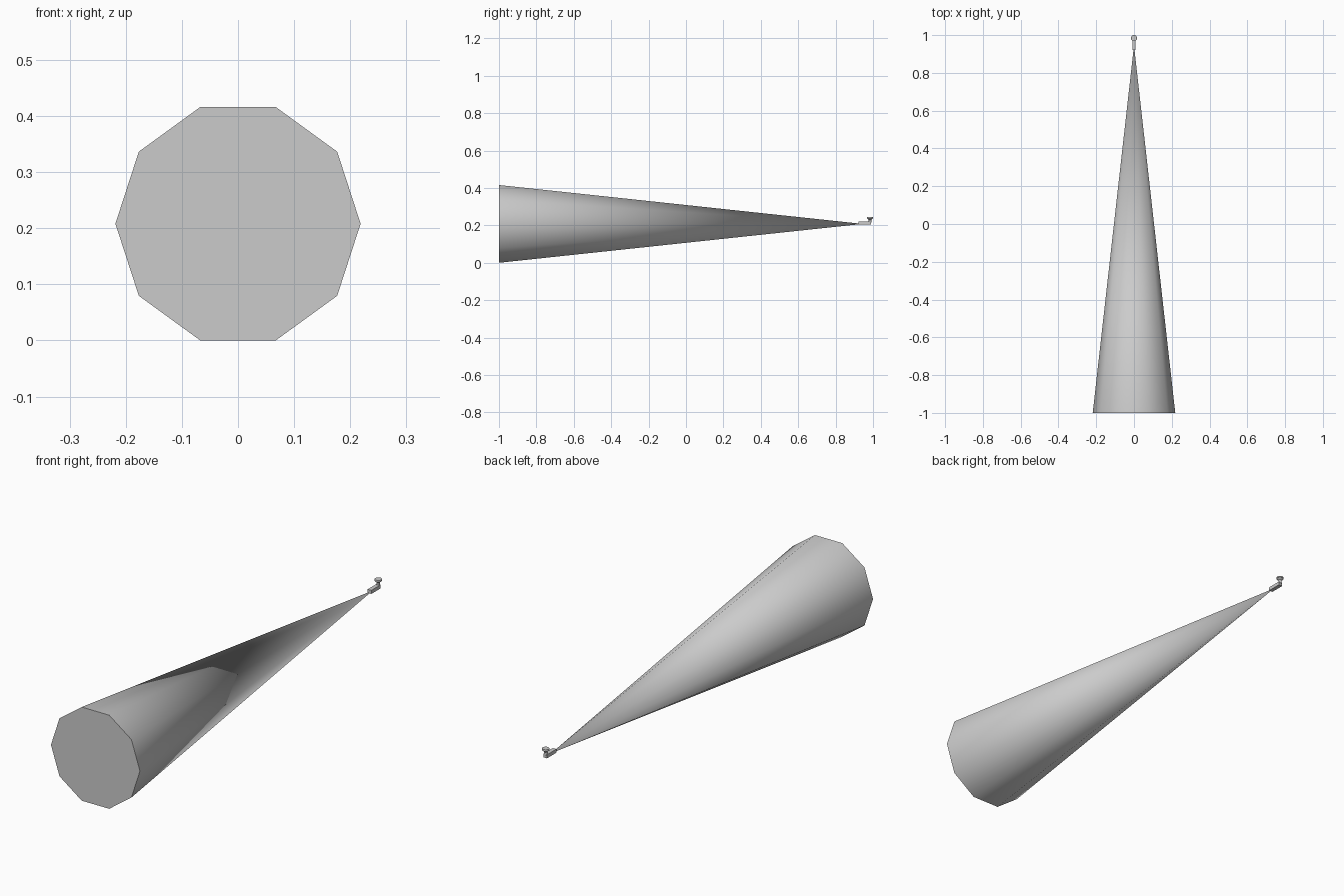
import bpy
from math import radians

if "Cube" in bpy.data.objects:
    bpy.data.objects.remove(bpy.data.objects["Cube"])

AXIS_Z = 0.208


def finish(name, smooth=True):
    ob = bpy.context.object
    ob.name = name
    bpy.ops.object.transform_apply(location=False, rotation=True, scale=True)
    if smooth:
        bpy.ops.object.shade_smooth_by_angle(angle=radians(60))
    return ob


def upright(name, r1, r2, z0, z1, y, sides=16):
    bpy.ops.mesh.primitive_cone_add(vertices=sides, radius1=r1, radius2=r2, depth=z1 - z0,
                                    location=(0, y, (z0 + z1) / 2))
    return finish(name)


# Ten-sided cone lying along y, base at the front
base_y, tip_y = -1.0, 0.945
bpy.ops.mesh.primitive_cone_add(vertices=10, radius1=0.2185, radius2=0, depth=tip_y - base_y,
                                location=(0, (base_y + tip_y) / 2, AXIS_Z),
                                rotation=(radians(-90), 0, radians(0)))
cone = finish("cone_body", smooth=False)
# Turn about the long axis so that corners lie at left and right
cone.rotation_euler = (0, radians(18), 0)
finish("cone_body")

# Bar at the tip
bpy.ops.mesh.primitive_cube_add(size=1, location=(0, 0.955, 0.212))
bpy.context.object.scale = (0.018, 0.066, 0.016)
finish("tip_bar", smooth=False)

# Small upright post with a flared disc cap
upright("knob_post", 0.007, 0.007, 0.215, 0.232, 0.984)
upright("knob_flare", 0.007, 0.015, 0.230, 0.238, 0.984)
upright("knob_cap", 0.016, 0.015, 0.238, 0.245, 0.984)
